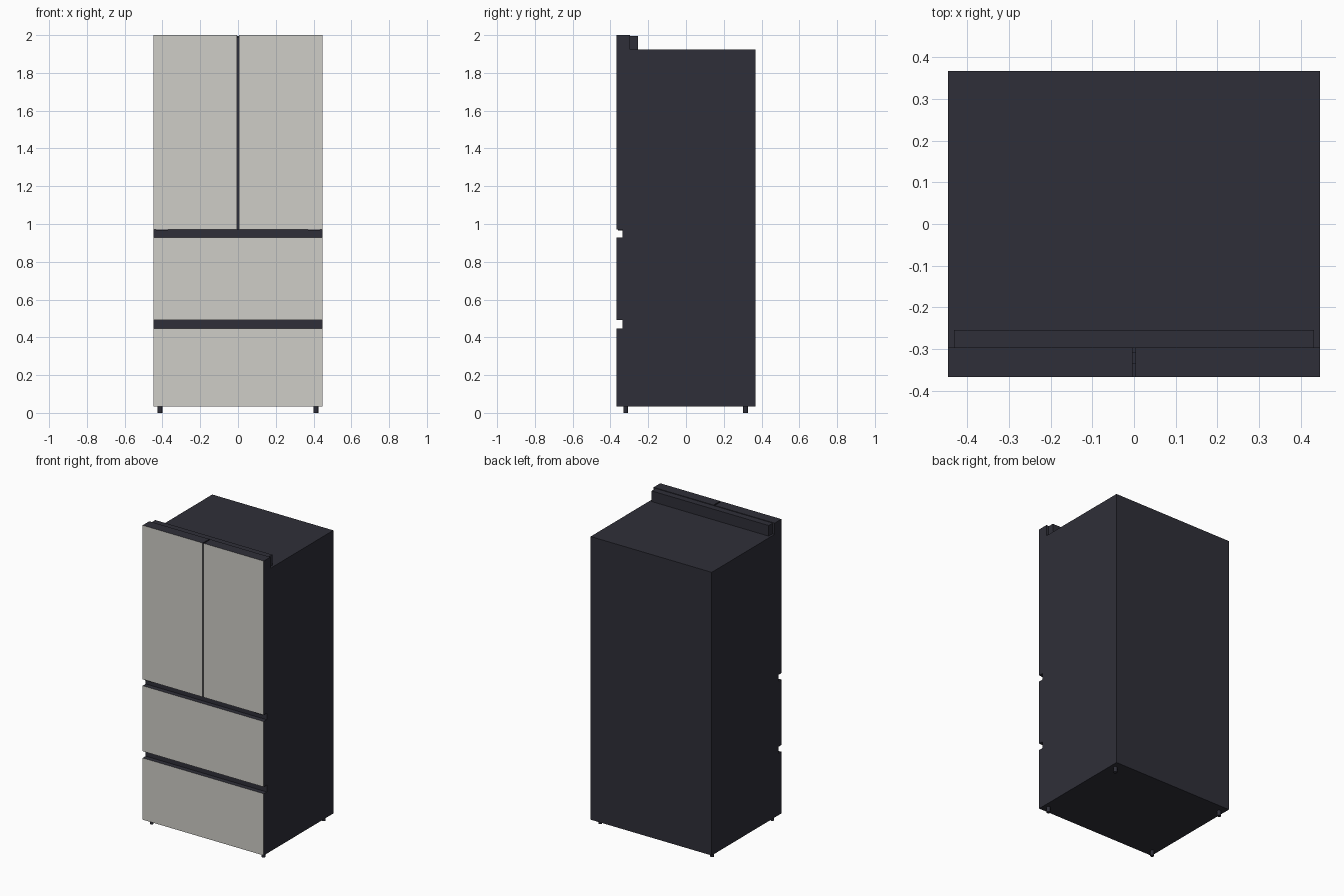
import bpy
import bmesh
from mathutils import Vector

if "Cube" in bpy.data.objects:
    bpy.data.objects.remove(bpy.data.objects["Cube"], do_unlink=True)


def material(name, rgb):
    mat = bpy.data.materials.new(name)
    mat.use_nodes = True
    mat.diffuse_color = (*rgb, 1)
    mat.node_tree.nodes["Principled BSDF"].inputs["Base Color"].default_value = (*rgb, 1)
    return mat


charcoal = material("charcoal", (0.028, 0.028, 0.040))
panel_grey = material("warm light grey", (0.62, 0.61, 0.57))


def finish(name, bm, mats):
    mesh = bpy.data.meshes.new(name)
    bm.to_mesh(mesh)
    bm.free()
    for mat in mats:
        mesh.materials.append(mat)
    obj = bpy.data.objects.new(name, mesh)
    bpy.context.collection.objects.link(obj)
    return obj


def box(name, low, high, mats=(charcoal,), light_front=False):
    low, high = Vector(low), Vector(high)
    bm = bmesh.new()
    bmesh.ops.create_cube(bm, size=1)
    for v in bm.verts:
        v.co = (low + high) / 2 + v.co * (high - low)
    bm.normal_update()
    if light_front:
        for f in bm.faces:
            f.material_index = int(f.normal.y < -0.9)
    return finish(name, bm, mats)


HALF = 0.447      # half width
FRONT = -0.367    # door face
SEAM = -0.297     # where doors meet the cabinet
BACK = 0.367
RECESS = -0.335   # depth of the finger grooves
GAP = 0.004

# Cabinet and hinge cover
box("cabinet", (-HALF, SEAM, 0.035), (HALF, BACK, 1.925))
box("hinge_cover", (-0.432, SEAM, 1.925), (0.432, -0.255, 1.996))


def door(name, x0, x1, z0, z1):
    box(name, (x0, FRONT, z0), (x1, SEAM, z1), (charcoal, panel_grey), True)


# Doors and drawers with light front panels
door("right_door", -HALF, -GAP, 0.972, 2.0)
door("left_door", GAP, HALF, 0.972, 2.0)
door("middle_drawer", -HALF, HALF, 0.492, 0.929)
door("bottom_drawer", -HALF, HALF, 0.035, 0.447)
box("door_gap_seal", (-GAP, -0.31, 0.972), (GAP, SEAM, 1.99))

# Finger grooves above each drawer
box("upper_groove", (-HALF, RECESS, 0.929), (HALF, SEAM, 0.972))
box("lower_groove", (-HALF, RECESS, 0.447), (HALF, SEAM, 0.492))

# Small grips under the doors, and the feet
for side, s in (("right", -1), ("left", 1)):
    x0, x1 = sorted((s * 0.37, s * 0.435))
    box(side + "_door_grip", (x0, -0.36, 0.965), (x1, RECESS, 0.972))
    for end, y in (("front", -0.32), ("back", 0.315)):
        bm = bmesh.new()
        bmesh.ops.create_cone(bm, cap_ends=True, segments=16,
                              radius1=0.012, radius2=0.012, depth=0.036)
        bmesh.ops.translate(bm, verts=bm.verts, vec=(s * 0.413, y, 0.018))
        finish(side + "_" + end + "_foot", bm, (charcoal,))
